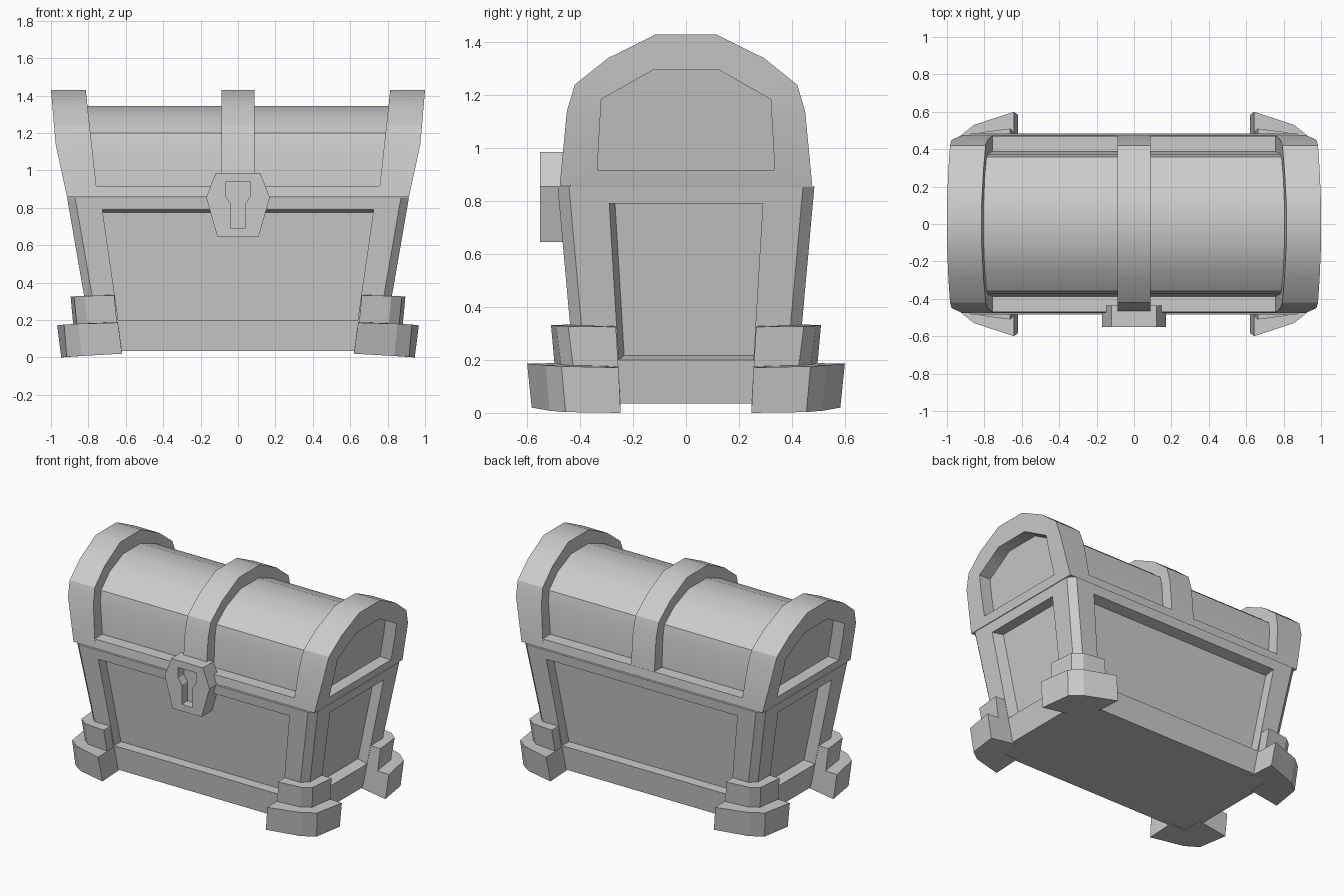
import bpy, bmesh
from math import radians

if "Cube" in bpy.data.objects:
    bpy.data.objects.remove(bpy.data.objects["Cube"])


def finish(name, bm, mirror=False, smooth=False):
    bmesh.ops.recalc_face_normals(bm, faces=bm.faces)
    me = bpy.data.meshes.new(name)
    bm.to_mesh(me)
    bm.free()
    ob = bpy.data.objects.new(name, me)
    bpy.context.collection.objects.link(ob)
    if mirror:
        m = ob.modifiers.new("mirror", 'MIRROR')
        m.use_axis = (True, True, False)
        m.use_mirror_merge = False
    if smooth:
        bpy.ops.object.select_all(action='DESELECT')
        ob.select_set(True)
        bpy.context.view_layer.objects.active = ob
        bpy.ops.object.shade_smooth_by_angle(angle=radians(31))
    return ob


def loft_bm(rings):
    """Join matching rings of points with quads and cap both ends."""
    bm = bmesh.new()
    vs = [[bm.verts.new(p) for p in r] for r in rings]
    n = len(rings[0])
    for a, b in zip(vs, vs[1:]):
        for i in range(n):
            j = (i + 1) % n
            bm.faces.new((a[i], a[j], b[j], b[i]))
    bm.faces.new(vs[0])
    bm.faces.new(vs[-1])
    return bm


def loft(name, rings, **kw):
    return finish(name, loft_bm(rings), **kw)


def both(half):
    """Close a right-hand half profile with its mirror image."""
    return half + [(-a, b) for a, b in reversed(half)]


# Body: tapered box with chamfered corners and four recessed panels
Z0, Z1, CH = 0.035, 0.855, 0.043
def hx(z): return 0.914 - 0.173 * (Z1 - z)
def hy(z): return 0.485 - 0.09 * (Z1 - z)
def px(z): return 0.725 - 0.144 * (0.79 - z)
def py(z): return 0.29 - 0.06 * (0.79 - z)


def body_ring(z):
    x, y = hx(z), hy(z)
    q = [(x, y - CH), (x - CH, y)]
    return [(a, b, z) for a, b in
            q + [(-a, b) for a, b in reversed(q)] + [(-a, -b) for a, b in q]
            + [(a, -b) for a, b in reversed(q)]]


bm = loft_bm([body_ring(Z0), body_ring(Z1)])
bmesh.ops.recalc_face_normals(bm, faces=bm.faces)
bm.normal_update()
panels = [f for f in bm.faces if len(f.verts) == 4 and f.calc_area() > 0.3]
for f in panels:
    side = abs(f.normal.x) > abs(f.normal.y)
    sgn = 1 if (f.normal.x if side else f.normal.y) > 0 else -1
    floor = (0.79, 0.217, 0.072) if side else (0.776, 0.2, 0.072)
    for top, bot, depth in ((0.79, 0.20, 0), floor):
        bmesh.ops.inset_individual(bm, faces=[f], thickness=0.01)
        mid = f.calc_center_median().z
        for v in f.verts:
            z = top if v.co.z > mid else bot
            if side:
                s = 1 if v.co.y > 0 else -1
                shift = 0.022 if s < 0 and depth else 0
                v.co = (sgn * (hx(z) - depth), s * (py(z) - shift), z)
            else:
                s = 1 if v.co.x > 0 else -1
                v.co = (s * px(z), sgn * (hy(z) - depth), z)
finish("chest_body", bm)

# Corner feet: two stacked L-shaped wraps, mirrored to four corners
low_bot = [(.62, -.583, .02), (.835, -.515, .008), (.915, -.455, .003),
           (.945, -.247, 0), (.74, -.247, .03), (.74, -.39, .034), (.62, -.39, .03)]
low_top = [(.642, -.6, .186), (.855, -.53, .18), (.93, -.47, .176),
           (.967, -.255, .171), (.77, -.255, .178), (.77, -.4, .185), (.642, -.4, .19)]
loft("corner_feet_lower", [low_bot, low_top], mirror=True)
up_bot = [(.645, -.495, .165), (.805, -.47, .165), (.86, -.425, .165),
          (.88, -.255, .165), (.77, -.255, .165), (.77, -.4, .165), (.645, -.4, .165)]
up_top = [(.662, -.51, .332), (.82, -.49, .329), (.877, -.445, .327),
          (.895, -.265, .325), (.79, -.265, .328), (.79, -.42, .332), (.662, -.42, .334)]
loft("corner_feet_upper", [up_bot, up_top], mirror=True)

# Lid profiles in (y, z)
arch = [(.45, 1.14), (.42, 1.24), (.295, 1.34), (.113, 1.43)]
band = both([(.477, .859)] + arch)
recess = both([(.335, .917), (.326, 1.08), (.32, 1.185), (.222, 1.24), (.125, 1.295)])
barrel = both([(.388, .9), (.375, 1.13), (.358, 1.2), (.25, 1.285), (.095, 1.345)])


def outer(z):
    if z < 1.14:
        return .915 + (z - .862) * .216
    return .975 + (z - 1.14) * .0862


def inner(z): return .758 + .11 * (z - .92)


# Lid end bands with recessed end panels
for s, side in ((-1, "left"), (1, "right")):
    loft("lid_end_band_" + side, [
        [(s * inner(z), y, z) for y, z in band],
        [(s * outer(z), y, z) for y, z in band],
        [(s * outer(z), y, z) for y, z in recess],
        [(s * (outer(z) - .085), y, z) for y, z in recess]], smooth=True)

# Lid barrel, bottom rim and centre strap
loft("lid_barrel", [[(s * (inner(z) + .02), y, z) for y, z in barrel]
                    for s in (-1, 1)], smooth=True)
rim = both([(.477, .859), (.471, .918)])
loft("lid_rim", [[(s * inner(z), y, z) for y, z in rim] for s in (-1, 1)])
strap = both([(.47, .918)] + arch)
loft("lid_centre_strap", [[(s * .088, y, z) for y, z in strap]
                          for s in (-1, 1)], smooth=True)

# Lock plate with a keyhole recess
plate = both([(.12, .985), (.17, .855), (.14, .75), (.11, .645)])
hole = both([(.067, .937), (.067, .865), (.04, .825), (.04, .692)])
loft("lock_plate", [[(x, y, z) for x, z in prof] for y, prof in
                    ((-.435, plate), (-.552, plate), (-.552, hole), (-.49, hole))])
